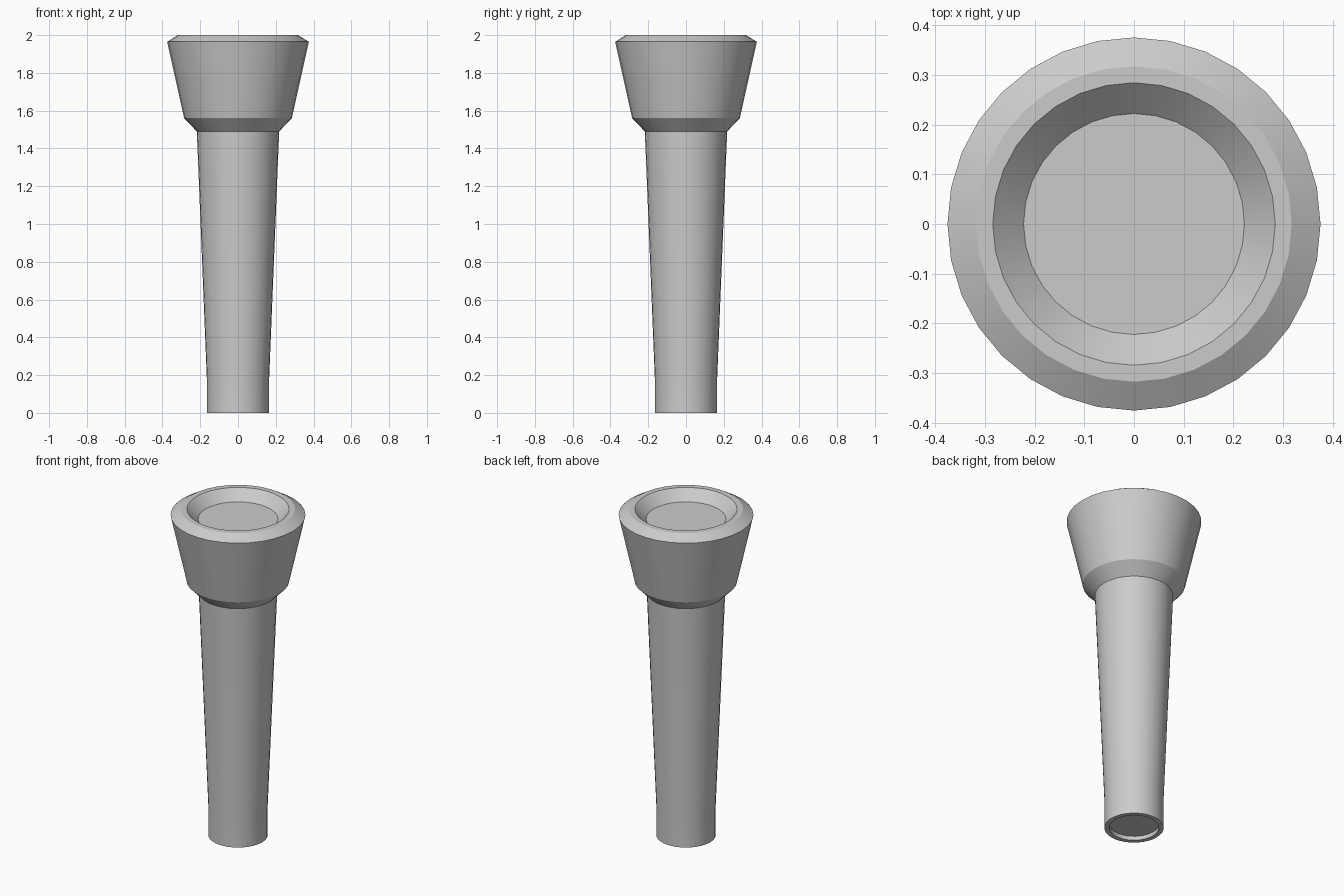
import bpy
import bmesh
import math

SIDES = 32

cube = bpy.data.objects.get("Cube")
if cube:
    bpy.data.objects.remove(cube, do_unlink=True)

grey = bpy.data.materials.new("plain_grey")
grey.use_nodes = True
colour = (0.6, 0.6, 0.6, 1.0)
grey.diffuse_color = colour
grey.node_tree.nodes["Principled BSDF"].inputs["Base Color"].default_value = colour


def lathe(name, profile):
    """Turn a (radius, height) profile around z, with a flat cap at each end."""
    bm = bmesh.new()
    rings = []
    for radius, height in profile:
        rings.append([
            bm.verts.new((radius * math.cos(math.tau * i / SIDES),
                          radius * math.sin(math.tau * i / SIDES), height))
            for i in range(SIDES)])
    for low, high in zip(rings, rings[1:]):
        for i in range(SIDES):
            j = (i + 1) % SIDES
            bm.faces.new((low[i], low[j], high[j], high[i]))
    bm.faces.new(rings[0][::-1])
    bm.faces.new(rings[-1])
    bmesh.ops.recalc_face_normals(bm, faces=bm.faces)
    mesh = bpy.data.meshes.new(name)
    bm.to_mesh(mesh)
    bm.free()
    mesh.materials.append(grey)
    obj = bpy.data.objects.new(name, mesh)
    bpy.context.collection.objects.link(obj)
    bpy.ops.object.select_all(action="DESELECT")
    obj.select_set(True)
    bpy.context.view_layer.objects.active = obj
    bpy.ops.object.shade_smooth_by_angle(angle=math.radians(28))
    return obj


# One turned piece: recessed foot, tapering shaft, flared head, dished top
lathe("turned_handle", [
    (0.138, 0.025), (0.138, 0.0),                  # recess under the foot
    (0.165, 0.0), (0.165, 0.18), (0.218, 1.49),    # foot and shaft
    (0.285, 1.56), (0.375, 1.965),                 # collar and flared head
    (0.317, 2.0), (0.284, 2.0), (0.222, 1.94),     # bevelled rim and dish
])
